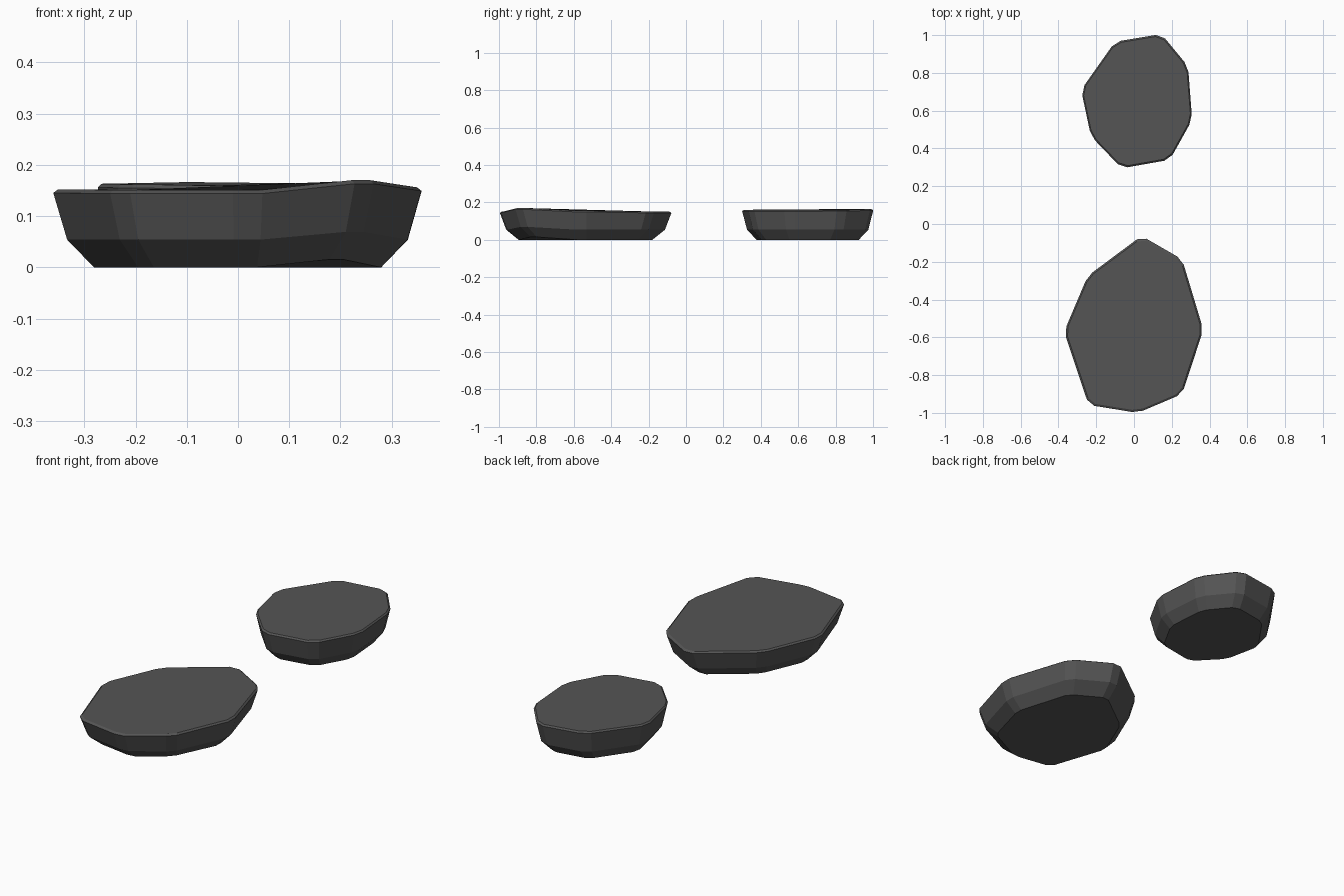
import bpy, bmesh
from mathutils import Vector

if "Cube" in bpy.data.objects:
    bpy.data.objects.remove(bpy.data.objects["Cube"])


def chamfer(points, cut):
    """Replace each outline corner with two points a short way along its edges."""
    out = []
    n = len(points)
    for i, p in enumerate(points):
        p = Vector(p)
        for q in (points[i - 1], points[(i + 1) % n]):
            out.append(p + (Vector(q) - p).normalized() * cut)
    return out


def stone(name, corners, tops, centre, lift, rings):
    """Flat-topped stone: stacked scaled rings; lift raises individual corners."""
    xy = [c.to_3d() for c in chamfer(corners, 0.03)]
    c = Vector((*centre, 0))
    bm = bmesh.new()
    loops = []
    for scale, z, k, on_top in rings:
        loop = []
        for i, p in enumerate(xy):
            v = c + (p - c) * scale
            v.z = z + (tops[i // 2] if on_top else lift[i // 2] * k)
            loop.append(bm.verts.new(v))
        loops.append(loop)
    n = len(xy)
    for a, b in zip(loops, loops[1:]):
        for i in range(n):
            j = (i + 1) % n
            bm.faces.new((a[i], a[j], b[j], b[i]))
    bm.faces.new(loops[0][::-1])
    bm.faces.new(loops[-1])
    bmesh.ops.recalc_face_normals(bm, faces=bm.faces)
    mesh = bpy.data.meshes.new(name)
    bm.to_mesh(mesh)
    bm.free()
    obj = bpy.data.objects.new(name, mesh)
    bpy.context.collection.objects.link(obj)
    mat = bpy.data.materials.get("dark_stone") or bpy.data.materials.new("dark_stone")
    mat.diffuse_color = (0.09, 0.09, 0.09, 1)
    mat.use_nodes = True
    mat.node_tree.nodes["Principled BSDF"].inputs["Base Color"].default_value = mat.diffuse_color
    mesh.materials.append(mat)


# scale, height, corner lift factor, uses top heights
rings = [(0.78, 0.0, 0.8, False), (0.925, 0.054, 0.8, False),
         (1.0, 0.0, 0, True), (0.975, 0.007, 0, True)]

# large front stone, outline counter-clockwise from the back tip
stone("front_stone",
      [(0.04, -0.063), (-0.245, -0.275), (-0.37, -0.57), (-0.24, -0.958),
       (0.02, -1.0), (0.255, -0.9), (0.367, -0.56), (0.255, -0.187)],
      [0.144, 0.144, 0.145, 0.144, 0.144, 0.163, 0.149, 0.144],
      (0.0, -0.54), [0, 0, 0, 0, 0, 0.019, 0, 0], rings)

# small back stone
stone("back_stone",
      [(-0.1, 0.965), (-0.28, 0.71), (-0.228, 0.465), (-0.065, 0.295),
       (0.19, 0.34), (0.308, 0.552), (0.286, 0.835), (0.145, 1.006)],
      [0.159, 0.156, 0.155, 0.153, 0.152, 0.152, 0.153, 0.157],
      (0.02, 0.65), [0] * 8, rings)
